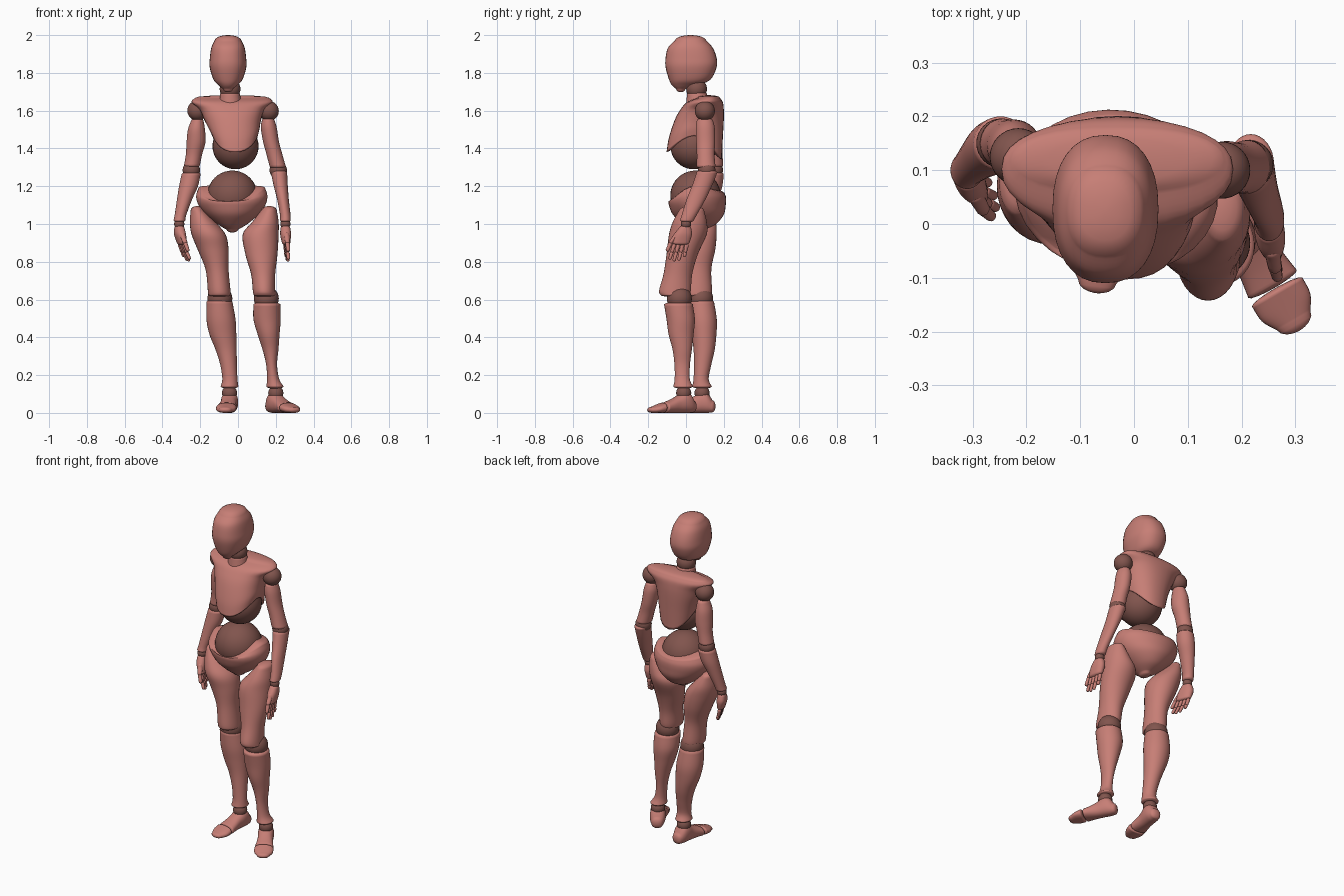
import bpy, bmesh
from math import sin, cos, pi, radians
from mathutils import Matrix, Vector


def material(name, rgb):
    m = bpy.data.materials.new(name)
    m.diffuse_color = (*rgb, 1)
    return m


SKIN = material("shell", (0.57, 0.21, 0.18))
DARK = material("joint", (0.22, 0.09, 0.075))


def finish(name, bm, mat):
    bmesh.ops.recalc_face_normals(bm, faces=bm.faces)
    for f in bm.faces:
        f.smooth = True
    me = bpy.data.meshes.new(name)
    bm.to_mesh(me)
    bm.free()
    me.materials.append(mat)
    ob = bpy.data.objects.new(name, me)
    bpy.context.collection.objects.link(ob)
    return ob


def ball(name, loc, r, mat=DARK):
    bm = bmesh.new()
    bmesh.ops.create_uvsphere(bm, u_segments=32, v_segments=20, radius=r,
                              matrix=Matrix.Translation(loc))
    return finish(name, bm, mat)


def spline(rows, steps):
    # Catmull-Rom through every column of the rows
    out = []
    for i in range(len(rows) - 1):
        p = [rows[max(0, min(len(rows) - 1, i + k))] for k in (-1, 0, 1, 2)]
        for s in range(steps):
            t = s / steps
            out.append([b + 0.5 * t * (c - a + t * (2*a - 5*b + 4*c - d + t * (3*(b - c) + d - a)))
                        for a, b, c, d in zip(*p)])
    return out + [list(rows[-1])]


def loft(name, rows, caps=(0.012, 0.012), n=2.0, yaw=0, mat=SKIN, frame=None, seg=32, steps=5):
    # rows: x, y, z, rx, ry, front drop, back drop
    rows = spline([tuple(r) + (0,) * (7 - len(r)) for r in rows], steps)
    up = 1 if rows[-1][2] > rows[0][2] else -1

    def cap(r, h, sign):
        res = []
        for a in (25, 50, 70, 85):
            c, q = cos(radians(a)), list(r)
            q[2] += sign * h * sin(radians(a))
            res.append(q[:3] + [v * c for v in q[3:]])
        return res
    rows = cap(rows[0], caps[0], -up)[::-1] + rows + cap(rows[-1], caps[1], up)
    bm = bmesh.new()
    rings = []
    cy, sy = cos(radians(yaw)), sin(radians(yaw))
    for x, y, z, rx, ry, f, b in rows:
        ring = []
        for i in range(seg):
            a = 2 * pi * i / seg
            c, s = cos(a), sin(a)
            u = rx * abs(c) ** (2 / n) * (1 if c > 0 else -1)
            v = ry * abs(s) ** (2 / n) * (1 if s > 0 else -1)
            drop = f * max(0, -s) ** 1.5 + b * max(0, s) ** 1.5
            p = Vector((x + u * cy - v * sy, y + u * sy + v * cy, z - drop))
            ring.append(bm.verts.new(frame @ p if frame else p))
        rings.append(ring)
    for r0, r1 in zip(rings, rings[1:]):
        for i in range(seg):
            j = (i + 1) % seg
            bm.faces.new((r0[i], r0[j], r1[j], r1[i]))
    for r in (rings[0], rings[-1]):
        m = bm.verts.new(sum((v.co for v in r), Vector()) / seg)
        for i in range(seg):
            bm.faces.new((r[i], r[(i + 1) % seg], m))
    return finish(name, bm, mat)


# head and neck
loft("head", [(-.053, -.028, 1.715, .026, .025), (-.053, -.005, 1.735, .05, .07),
              (-.053, .02, 1.765, .077, .11), (-.053, .027, 1.83, .097, .135),
              (-.053, .027, 1.88, .096, .135), (-.053, .023, 1.934, .088, .118),
              (-.053, .024, 1.97, .072, .084)], (.017, .03), n=2.3)
ball("neck_ball", (-.042, .056, 1.715), .055)
loft("neck", [(-.04, .06, 1.63, .06, .06), (-.042, .058, 1.69, .052, .052)])

# torso
loft("chest", [(-.031, .12, 1.668, .195, .06), (-.031, .1, 1.645, .215, .095),
               (-.031, .085, 1.605, .172, .115), (-.028, .07, 1.55, .15, .13),
               (-.02, .052, 1.505, .134, .143, .05, .05),
               (-.015, .043, 1.47, .12, .146, .09, .13)], (.014, .006), n=2.25)
ball("rib_ball", (-.013, .04, 1.412), .122)
ball("belly_ball", (-.03, .05, 1.15), .133)
loft("pelvis", [(-.03, .06, .97, .03, .04), (-.03, .07, 1.0, .08, .09),
                (-.03, .065, 1.05, .14, .135), (-.032, .06, 1.1, .178, .15),
                (-.033, .06, 1.15, .19, .151, .03, .01),
                (-.033, .06, 1.195, .176, .142, .085, .03)], (.015, .012), yaw=-8)

# legs
loft("right_thigh", [(-.215, .075, 1.075, .035, .06), (-.187, .07, 1.01, .068, .088),
                     (-.156, .062, .945, .09, .1), (-.132, .065, .865, .082, .09),
                     (-.111, .06, .76, .061, .074), (-.1, .06, .65, .06, .078),
                     (-.098, .06, .625, .059, .074)], (.02, .012))
loft("left_thigh", [(.165, .03, 1.075, .04, .065), (.145, .02, 1.01, .07, .09),
                    (.12, .01, .945, .095, .1), (.124, -.02, .84, .085, .083),
                    (.133, -.043, .735, .064, .076), (.137, -.058, .65, .059, .084),
                    (.14, -.058, .625, .058, .078)], (.02, .012))
loft("right_shin", [(-.098, .08, .59, .068, .068), (-.09, .09, .495, .077, .073),
                    (-.08, .095, .415, .071, .066), (-.063, .096, .335, .056, .056),
                    (-.05, .088, .255, .044, .046), (-.043, .08, .18, .04, .04),
                    (-.045, .085, .14, .047, .052)])
loft("left_shin", [(.153, -.04, .575, .071, .076), (.154, -.028, .495, .072, .075),
                   (.162, -.026, .415, .058, .066), (.172, -.02, .335, .042, .051),
                   (.178, -.02, .255, .029, .041), (.186, -.02, .18, .032, .04),
                   (.196, -.015, .14, .046, .052)])
for side, knee, ankle, heading in (("right", (-.096, .078, .605), (-.045, .085), (-.12, -.99)),
                                   ("left", (.15, -.035, .605), (.2, -.012), (.5, -.866))):
    ball(side + "_knee", knee, .066)
    ball(side + "_ankle", (*ankle, .105), .04)
    fw = Vector((*heading, 0)).normalized()
    lat = Vector((0, 0, 1)).cross(fw)
    fr = Matrix(((lat.x, 0, fw.x, ankle[0]), (lat.y, 0, fw.y, ankle[1]),
                 (0, 1, 0, 0), (0, 0, 0, 1)))
    # foot and toe rows run from heel to tip
    loft(side + "_foot", [(0, .035, -.055, .032, .032), (0, .052, -.03, .042, .052),
                          (0, .057, 0, .045, .057), (0, .045, .04, .043, .045),
                          (0, .035, .08, .047, .035), (0, .028, .115, .052, .028)],
         (.016, .008), n=2.3, frame=fr)
    loft(side + "_toe", [(0, .027, .132, .054, .027), (0, .021, .165, .052, .021),
                         (0, .016, .193, .036, .016)], (.008, .022), n=2.3, frame=fr)

# arms
loft("right_upper_arm", [(-.215, .135, 1.55, .032, .04), (-.22, .137, 1.5, .045, .052),
                         (-.222, .142, 1.435, .05, .052), (-.233, .148, 1.368, .043, .046),
                         (-.244, .15, 1.31, .042, .046)])
loft("right_forearm", [(-.248, .15, 1.265, .05, .05), (-.262, .142, 1.2, .05, .05),
                       (-.283, .127, 1.13, .04, .043), (-.304, .108, 1.05, .031, .036),
                       (-.31, .1, 1.02, .031, .035)])
loft("left_upper_arm", [(.16, .1, 1.55, .033, .042), (.163, .102, 1.51, .042, .05),
                        (.175, .104, 1.435, .042, .05), (.193, .104, 1.368, .042, .047),
                        (.21, .106, 1.305, .043, .05)])
loft("left_forearm", [(.217, .112, 1.275, .043, .055), (.225, .088, 1.21, .038, .053),
                      (.238, .053, 1.13, .031, .05), (.25, .018, 1.05, .028, .04),
                      (.251, .005, 1.02, .028, .037)])
for side, shoulder, elbow in (("right", (-.215, .125, 1.6), (-.247, .15, 1.285)),
                              ("left", (.163, .1, 1.598), (.213, .11, 1.285))):
    ball(side + "_shoulder", shoulder, .053)
    ball(side + "_elbow", elbow, .046)


# hands: palm across the local y axis, four jointed fingers and a thumb
def hand(side, wrist, yaw, curl, forward):
    x, y, z = wrist
    d = Vector((-sin(radians(yaw)), cos(radians(yaw))))
    ball(side + "_wrist", wrist, .027)

    def at(across, t):
        return (x + d.x * across + curl * t * t, y + d.y * across + forward * t)
    loft(side + "_palm", [(*at(0, .1), z - .02, .025, .032), (*at(0, .3), z - .055, .028, .047),
                          (*at(0, .55), z - .1, .021, .046)], n=2.3, yaw=yaw)

    def digit(name, a0, a1, t0, t1, r):
        p, q = at(a0, t0), at(a1, t1)
        loft(name, [(*p, z - .19 * t0, r, r), (*q, z - .19 * t1, r * .85, r * .85)],
             (r * .8, r * .8), yaw=yaw, seg=14, steps=3)
    for i in range(4):
        a, end = -.034 + .0225 * i, (.95, 1.0, .98, .88)[i]
        digit(f"{side}_finger_{i}_base", a, a * 1.05, .6, .76, .0115)
        digit(f"{side}_finger_{i}_tip", a * 1.05, a * 1.1, .82, end, .0105)
    digit(side + "_thumb_base", -.036, -.055, .3, .5, .015)
    digit(side + "_thumb_tip", -.056, -.062, .55, .72, .012)


hand("right", (-.311, .095, 1.0), 20, .045, -.03)
hand("left", (.251, 0, 1.0), 8, .012, -.05)
